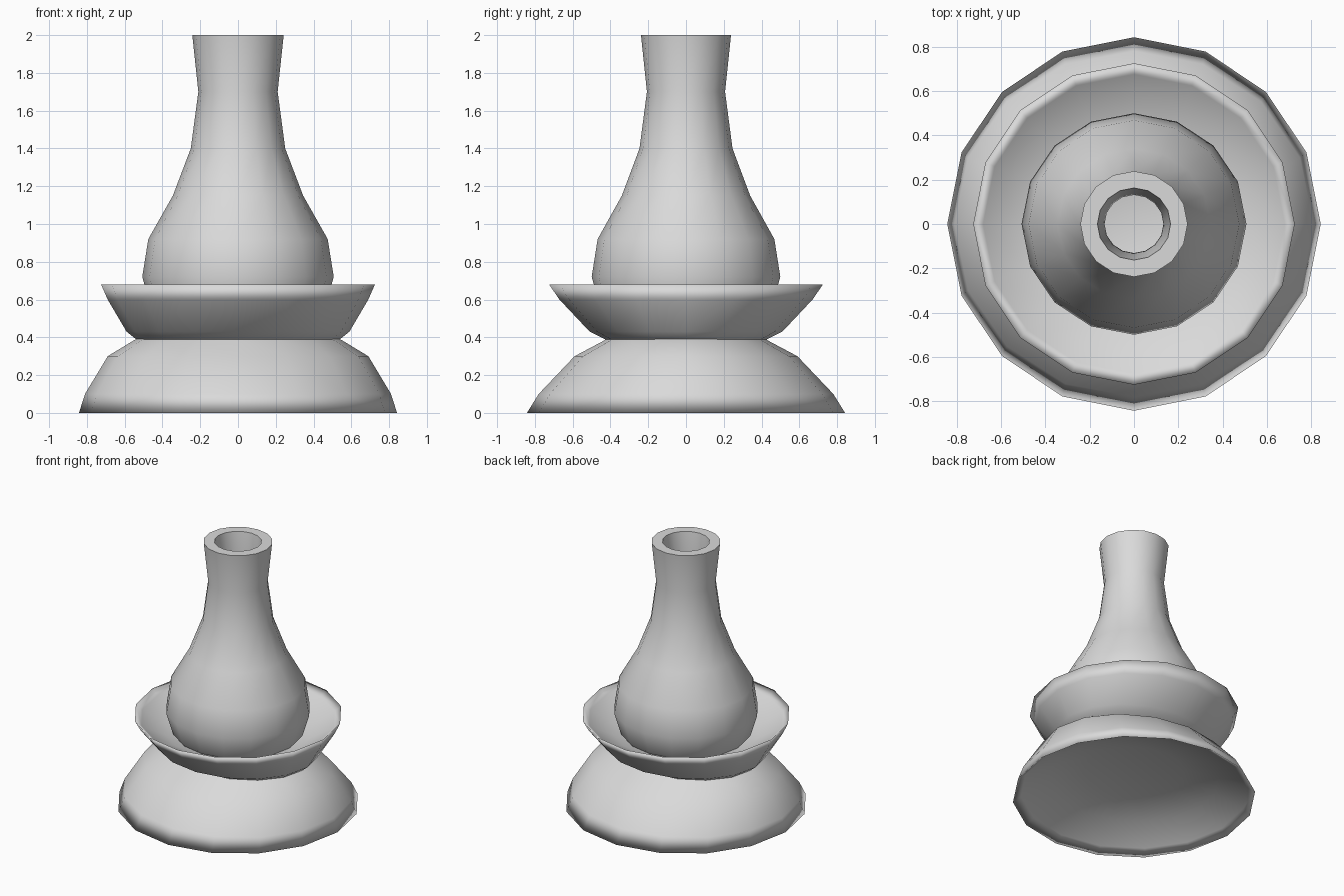
import bpy, bmesh, math

cube = bpy.data.objects.get("Cube")
if cube:
    bpy.data.objects.remove(cube, do_unlink=True)

SIDES = 16
GREY = (0.7, 0.7, 0.7, 1)

clay = bpy.data.materials.new("light_grey_clay")
clay.use_nodes = True
clay.diffuse_color = GREY
clay.node_tree.nodes["Principled BSDF"].inputs["Base Color"].default_value = GREY


def lathe(name, rings, sharp_angle):
    """Skin elliptical rings (x radius, y radius, z) and close both ends."""
    bm = bmesh.new()
    loops = []
    for rx, ry, z in rings:
        loops.append([bm.verts.new((rx * math.cos(i * math.tau / SIDES),
                                    ry * math.sin(i * math.tau / SIDES), z))
                      for i in range(SIDES)])
    for a, b in zip(loops, loops[1:]):
        for i in range(SIDES):
            j = (i + 1) % SIDES
            bm.faces.new((a[i], a[j], b[j], b[i]))
    bm.faces.new(loops[0][::-1])
    bm.faces.new(loops[-1])
    bmesh.ops.recalc_face_normals(bm, faces=bm.faces)
    mesh = bpy.data.meshes.new(name)
    bm.to_mesh(mesh)
    bm.free()
    mesh.materials.append(clay)
    obj = bpy.data.objects.new(name, mesh)
    bpy.context.collection.objects.link(obj)
    bpy.ops.object.select_all(action='DESELECT')
    obj.select_set(True)
    bpy.context.view_layer.objects.active = obj
    bpy.ops.object.shade_smooth_by_angle(angle=math.radians(sharp_angle))


# Flared foot: an upturned dish with a shallow hollow underneath
lathe("base", [
    (0.53, 0.42, 0.395), (0.55, 0.43, 0.385), (0.69, 0.59, 0.30),
    (0.81, 0.78, 0.10), (0.842, 0.842, 0.0),
    (0.79, 0.78, 0.04), (0.60, 0.57, 0.14), (0.36, 0.34, 0.20)], 180)

# Shallow dish that holds the vase
lathe("bowl", [
    (0.53, 0.42, 0.385), (0.54, 0.43, 0.39), (0.59, 0.51, 0.43),
    (0.69, 0.67, 0.60), (0.725, 0.725, 0.68),
    (0.68, 0.675, 0.64), (0.52, 0.50, 0.555), (0.32, 0.30, 0.51)], 180)

# Vase: outer wall upwards, then the inner wall back down to its floor
outer = [(0.36, 0.45), (0.46, 0.56), (0.507, 0.72), (0.475, 0.92), (0.345, 1.15),
         (0.25, 1.40), (0.21, 1.70), (0.242, 2.0)]
wall = 0.077
inner = [(r - wall, z) for r, z in reversed(outer[2:])] + [(0.34, 0.60), (0.15, 0.55)]
lathe("vase", [(r, r * 0.985, z) for r, z in outer + inner], 50)
